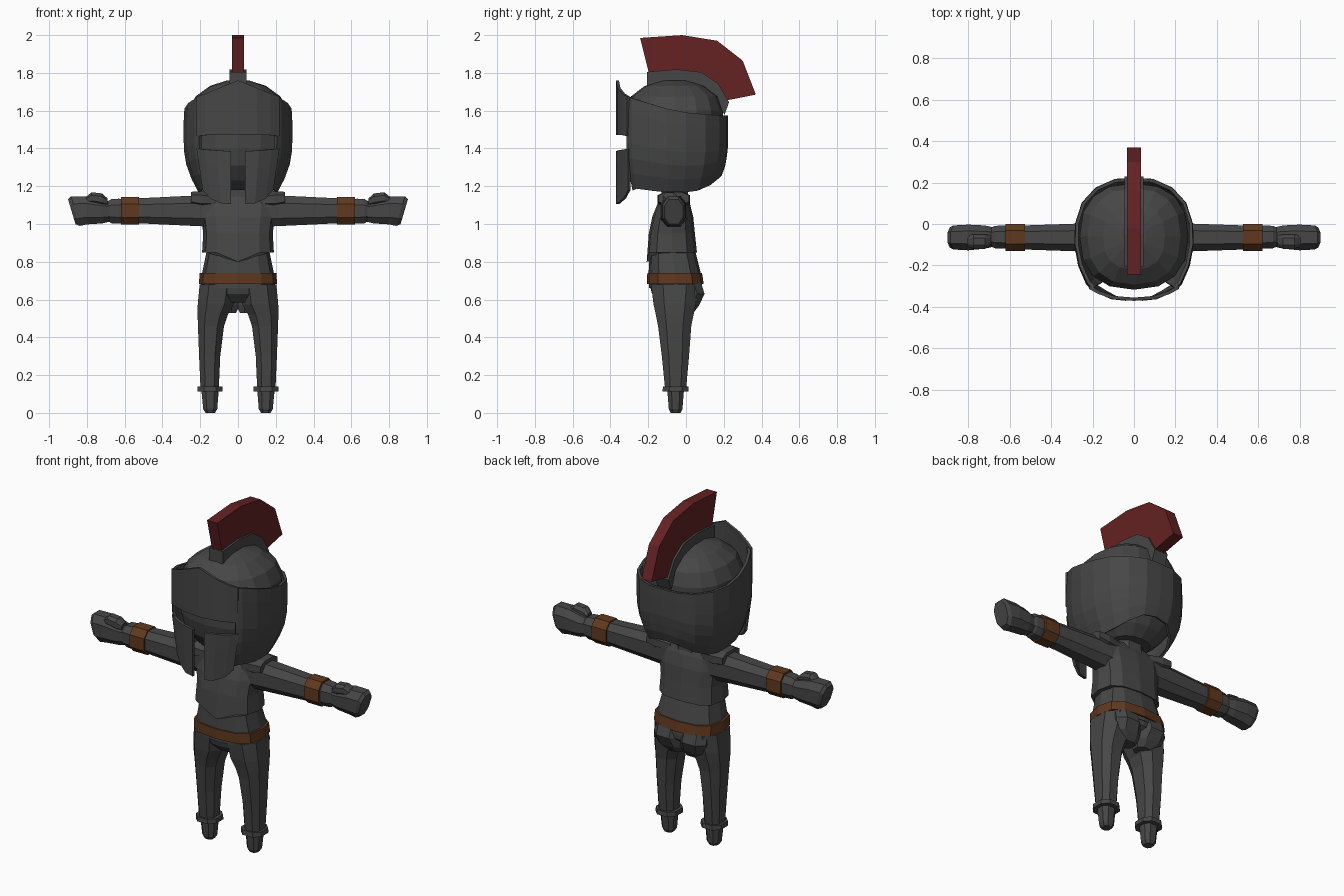
import bpy, bmesh, math


def material(name, rgb):
    m = bpy.data.materials.new(name)
    m.diffuse_color = (*rgb, 1)
    return m


STEEL = material("dark_steel", (0.062, 0.062, 0.062))
RED = material("crest_red", (0.13, 0.016, 0.017))
LEATHER = material("brown_leather", (0.115, 0.04, 0.013))


def finish(name, bm, mat, mirror=False, thick=0):
    bmesh.ops.recalc_face_normals(bm, faces=bm.faces)
    me = bpy.data.meshes.new(name)
    bm.to_mesh(me)
    bm.free()
    me.materials.append(mat)
    ob = bpy.data.objects.new(name, me)
    bpy.context.collection.objects.link(ob)
    if mirror:
        ob.modifiers.new("mirror", 'MIRROR').use_clip = True
    if thick:
        s = ob.modifiers.new("thickness", 'SOLIDIFY')
        s.thickness, s.offset = thick, 0
    return ob


def loft(name, mat, axis, rings, n=8, p=2.5, mirror=False):
    """Rings are (position, centre u, centre v, radius u, radius v)."""
    bm = bmesh.new()
    rows = []
    turn = math.pi / n if n == 8 else 0
    grow = 1 / math.cos(turn) ** (2 / p)
    for pos, cu, cv, ru, rv in rings:
        row = []
        for i in range(n):
            a = turn + math.tau * i / n
            c, s = math.cos(a), math.sin(a)
            u = cu + ru * grow * math.copysign(abs(c) ** (2 / p), c)
            v = cv + rv * grow * math.copysign(abs(s) ** (2 / p), s)
            row.append(bm.verts.new((u, v, pos) if axis == 'z' else (pos, u, v)))
        rows.append(row)
    for a, b in zip(rows, rows[1:]):
        for i in range(n):
            j = (i + 1) % n
            bm.faces.new((a[i], a[j], b[j], b[i]))
    bm.faces.new(rows[0])
    bm.faces.new(rows[-1])
    return finish(name, bm, mat, mirror)


def plate(name, cols, shape, rows=5):
    """Curved half plate from columns (x, y, top z, bottom z), mirrored and thickened."""
    bm = bmesh.new()
    grid = []
    for x, y, top, low in cols:
        col = []
        for r in range(rows):
            z = low + (top - low) * r / (rows - 1)
            col.append(bm.verts.new((*shape(x, y, z), z)))
        grid.append(col)
    for a, b in zip(grid, grid[1:]):
        for r in range(rows - 1):
            bm.faces.new((a[r], b[r], b[r + 1], a[r + 1]))
    return finish(name, bm, STEEL, True, 0.016)


def slab(name, mat, outline, half):
    """Side outline (y, z) extruded across x."""
    bm = bmesh.new()
    f = bm.faces.new([bm.verts.new((-half, y, z)) for y, z in outline])
    new = bmesh.ops.extrude_face_region(bm, geom=[f])['geom']
    bmesh.ops.translate(bm, vec=(2 * half, 0, 0),
                        verts=[v for v in new if isinstance(v, bmesh.types.BMVert)])
    return finish(name, bm, mat)


# Head and helmet dome
loft("helmet_dome", STEEL, 'z', [
    (1.18, 0, -.06, .12, .12), (1.23, 0, -.06, .18, .18), (1.31, 0, -.06, .24, .235),
    (1.40, 0, -.06, .264, .255), (1.60, 0, -.06, .262, .257), (1.675, 0, -.06, .225, .232),
    (1.73, 0, -.06, .15, .16), (1.76, 0, -.06, .06, .07)], n=16, p=2.4)


# Wrap-around helmet shell
def shell_shape(x, y, z):
    pts = [(1.16, .70), (1.22, .82), (1.30, .94), (1.40, 1), (1.56, 1), (1.70, .96)]
    for (z0, s0), (z1, s1) in zip(pts, pts[1:]):
        if z <= z1:
            s = s0 + (s1 - s0) * (z - z0) / (z1 - z0)
            break
    return x * s, -.06 + (y + .06) * (s if y > -.06 else (s + 1) / 2)


plate("helmet_shell", [
    (0, .215, 1.575, 1.26), (.09, .21, 1.575, 1.25), (.18, .17, 1.575, 1.21),
    (.245, .1, 1.58, 1.18), (.277, 0, 1.59, 1.17), (.28, -.1, 1.61, 1.17),
    (.262, -.2, 1.64, 1.18), (.225, -.285, 1.665, 1.19), (.2, -.31, 1.675, 1.18)],
    shell_shape, 7)

# Brow plate above the eye slit, cheek guards below it
plate("brow_plate", [(0, -.363, 1.76, 1.47), (.1, -.355, 1.72, 1.47), (.17, -.33, 1.69, 1.47),
                     (.215, -.305, 1.675, 1.465)], lambda x, y, z: (x, y), 4)
plate("cheek_guard", [(.037, -.363, 1.385, 1.105), (.11, -.355, 1.39, 1.11),
                      (.175, -.325, 1.395, 1.135), (.215, -.30, 1.40, 1.18)],
      lambda x, y, z: (x * (1 - .2 * (1.4 - z) / .29) if x > .05 else x, y), 4)

# Crest and its holder
ARC = [(.217, 1.655), (.17, 1.74), (.08, 1.80), (-.05, 1.815), (-.197, 1.80)]
slab("crest_holder", STEEL, [(.228, 1.645)] + [(y, z + .004) for y, z in ARC[1:-1]] +
     [(-.207, 1.805), (-.207, 1.70), (-.05, 1.72), (.08, 1.69), (.15, 1.64), (.205, 1.58)], .045)
slab("crest", RED, [(-.243, 1.985), (-.02, 2.0), (.165, 1.97), (.30, 1.865), (.37, 1.685)] + ARC, .033)

# Torso with a pointed front hem
loft("neck", STEEL, 'z', [(1.1, 0, -.06, .09, .07), (1.22, 0, -.06, .08, .07)])
tunic = loft("tunic", STEEL, 'z', [
    (.85, 0, -.075, .19, .133), (.95, 0, -.075, .184, .122), (1.04, 0, -.07, .195, .108),
    (1.11, 0, -.065, .2, .085), (1.16, 0, -.062, .14, .06)], n=12, p=2.8)
for v in tunic.data.vertices:
    if v.co.z < .86 and v.co.y < -.1 and abs(v.co.x) < .02:
        v.co.z = .80
loft("waist", STEEL, 'z', [(.66, 0, -.055, .195, .14), (.74, 0, -.06, .19, .138),
                           (.86, 0, -.072, .165, .12)], n=12, p=2.8)
loft("belt", LEATHER, 'z', [(.682, 0, -.056, .207, .15), (.74, 0, -.06, .203, .145)], n=12, p=2.8)

# Hips, legs, ankle cuffs and feet
loft("hips", STEEL, 'z', [(.585, 0, -.055, .12, .08), (.63, 0, -.05, .19, .13),
                          (.69, 0, -.055, .198, .14)], n=12, p=2.8)
loft("seat", STEEL, 'z', [(.53, .06, .0, .05, .04), (.57, .075, .01, .085, .06),
                          (.63, .085, .02, .085, .078), (.69, .085, .0, .085, .08)], mirror=True)
loft("leg", STEEL, 'z', [
    (.12, .15, -.055, .048, .055), (.30, .15, -.056, .056, .072), (.46, .143, -.06, .069, .088),
    (.52, .134, -.06, .08, .10), (.575, .118, -.06, .095, .112), (.68, .105, -.06, .098, .125)],
    mirror=True)
loft("ankle_cuff", STEEL, 'z', [(.113, .148, -.055, .067, .069), (.14, .148, -.055, .065, .067)], mirror=True)
loft("foot", STEEL, 'z', [(0, .147, -.055, .025, .026), (.02, .147, -.055, .037, .036),
                          (.12, .148, -.055, .046, .044)], mirror=True)

# Arms, shoulder pads, wrist bands and hands
loft("arm", STEEL, 'x', [(.12, -.065, 1.07, .075, .085), (.24, -.065, 1.07, .068, .08),
                         (.53, -.065, 1.07, .058, .066)], mirror=True)
loft("shoulder_pad", STEEL, 'x', [(.10, -.065, 1.125, .07, .03), (.19, -.065, 1.13, .085, .045),
                                  (.25, -.065, 1.135, .08, .035)], mirror=True)
loft("wrist_band", LEATHER, 'x', [(.525, -.065, 1.07, .066, .073), (.62, -.065, 1.07, .066, .073)], mirror=True)
loft("wrist", STEEL, 'x', [(.61, -.063, 1.068, .054, .062), (.63, -.063, 1.068, .056, .066),
                           (.67, -.063, 1.068, .054, .064), (.69, -.063, 1.068, .046, .052)], mirror=True)
hand = loft("hand", STEEL, 'x', [
    (.67, -.063, 1.065, .045, .05), (.72, -.063, 1.066, .056, .063), (.80, -.065, 1.072, .062, .074),
    (.86, -.065, 1.068, .058, .078), (.88, -.065, 1.065, .048, .066)], mirror=True)
for v in hand.data.vertices:
    if v.co.x > .85:
        v.co.x += (v.co.z - 1.065) * .3
loft("thumb", STEEL, 'x', [(.69, -.08, 1.115, .025, .02), (.72, -.085, 1.13, .035, .032),
                           (.775, -.085, 1.138, .035, .03), (.81, -.08, 1.12, .025, .02)], mirror=True)
